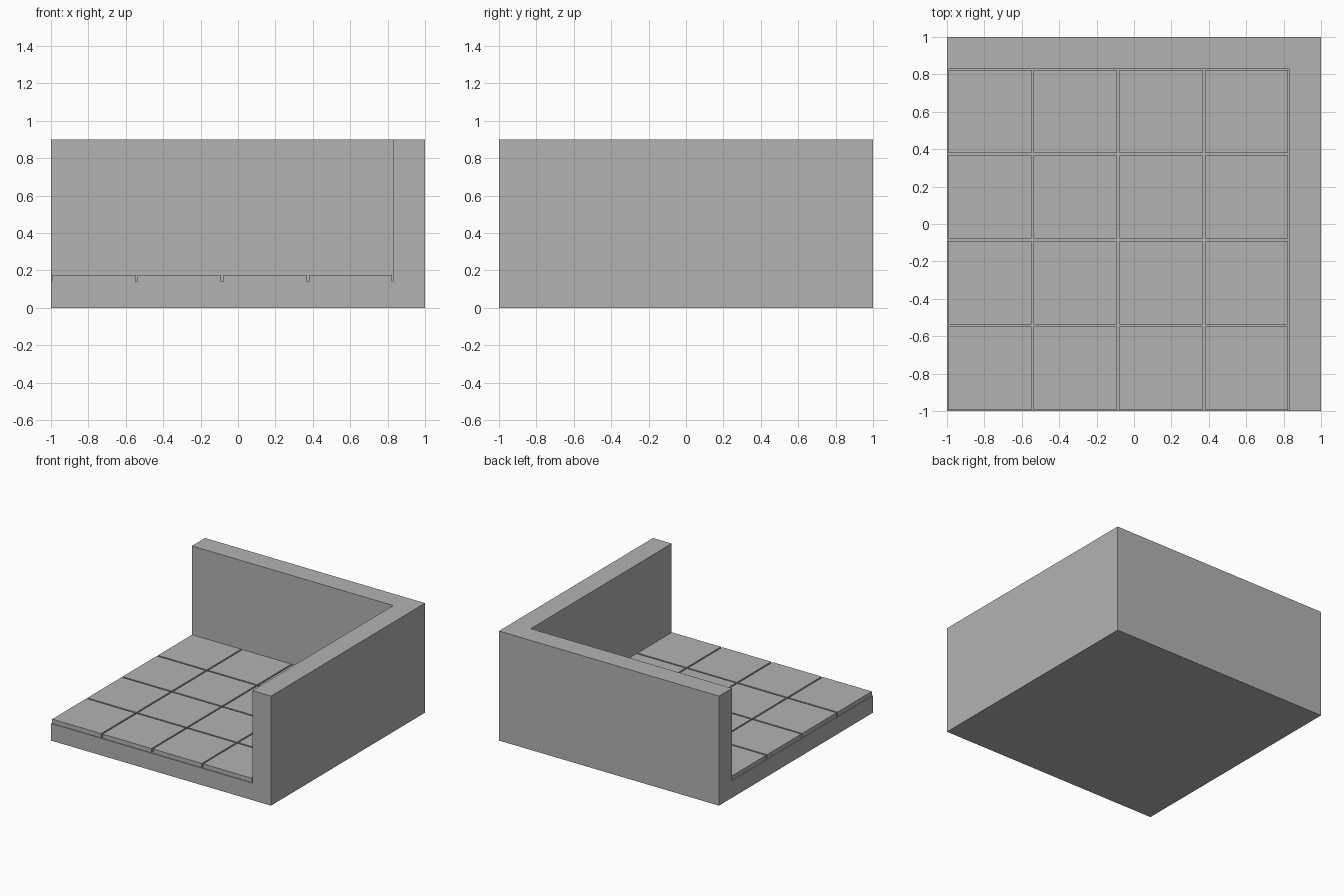
import bpy, bmesh
from mathutils import Matrix, Vector

if "Cube" in bpy.data.objects:
    bpy.data.objects.remove(bpy.data.objects["Cube"], do_unlink=True)

INNER = 0.83        # inside face of both walls
FLOOR = 0.14        # top of the base slab
TILE_TOP = 0.175
HEIGHT = 0.9
TILES = 4
GAP = 0.013

stone = bpy.data.materials.new("grey_stone")
stone.use_nodes = True
colour = (0.45, 0.45, 0.45, 1)
stone.diffuse_color = colour
stone.node_tree.nodes["Principled BSDF"].inputs["Base Color"].default_value = colour


def add_box(bm, low, high):
    low, high = Vector(low), Vector(high)
    matrix = Matrix.Translation((low + high) / 2) @ Matrix.Diagonal((high - low).to_4d())
    matrix[3][3] = 1
    bmesh.ops.create_cube(bm, size=1, matrix=matrix)


def finish(bm, name):
    mesh = bpy.data.meshes.new(name)
    bmesh.ops.recalc_face_normals(bm, faces=bm.faces)
    bm.to_mesh(mesh)
    bm.free()
    mesh.materials.append(stone)
    obj = bpy.data.objects.new(name, mesh)
    bpy.context.collection.objects.link(obj)
    return obj


# Base slab, with the two walls raised from its left and back margins
bm = bmesh.new()
add_box(bm, (-1, -1, 0), (1, 1, FLOOR))
for axis in ((1, 0, 0), (0, 1, 0)):
    bmesh.ops.bisect_plane(bm, geom=bm.verts[:] + bm.edges[:] + bm.faces[:],
                           plane_co=Vector(axis) * INNER, plane_no=axis)
bm.normal_update()
margin = []
for face in bm.faces:
    centre = face.calc_center_median()
    if face.normal.z > 0.9 and max(centre.x, centre.y) > INNER:
        margin.append(face)
raised = bmesh.ops.extrude_face_region(bm, geom=margin)["geom"]
bmesh.ops.translate(bm, vec=(0, 0, HEIGHT - FLOOR),
                    verts=[v for v in raised if isinstance(v, bmesh.types.BMVert)])
bmesh.ops.dissolve_limit(bm, angle_limit=0.01, verts=bm.verts[:], edges=bm.edges[:])
finish(bm, "base_and_walls")

# Square floor tiles with narrow open joints
pitch = (INNER + 1) / TILES
bm = bmesh.new()
for row in range(TILES):
    for column in range(TILES):
        x, y = -1 + column * pitch, -1 + row * pitch
        add_box(bm, (x + GAP / 2, y + GAP / 2, FLOOR),
                (x + pitch - GAP / 2, y + pitch - GAP / 2, TILE_TOP))
finish(bm, "floor_tiles")
